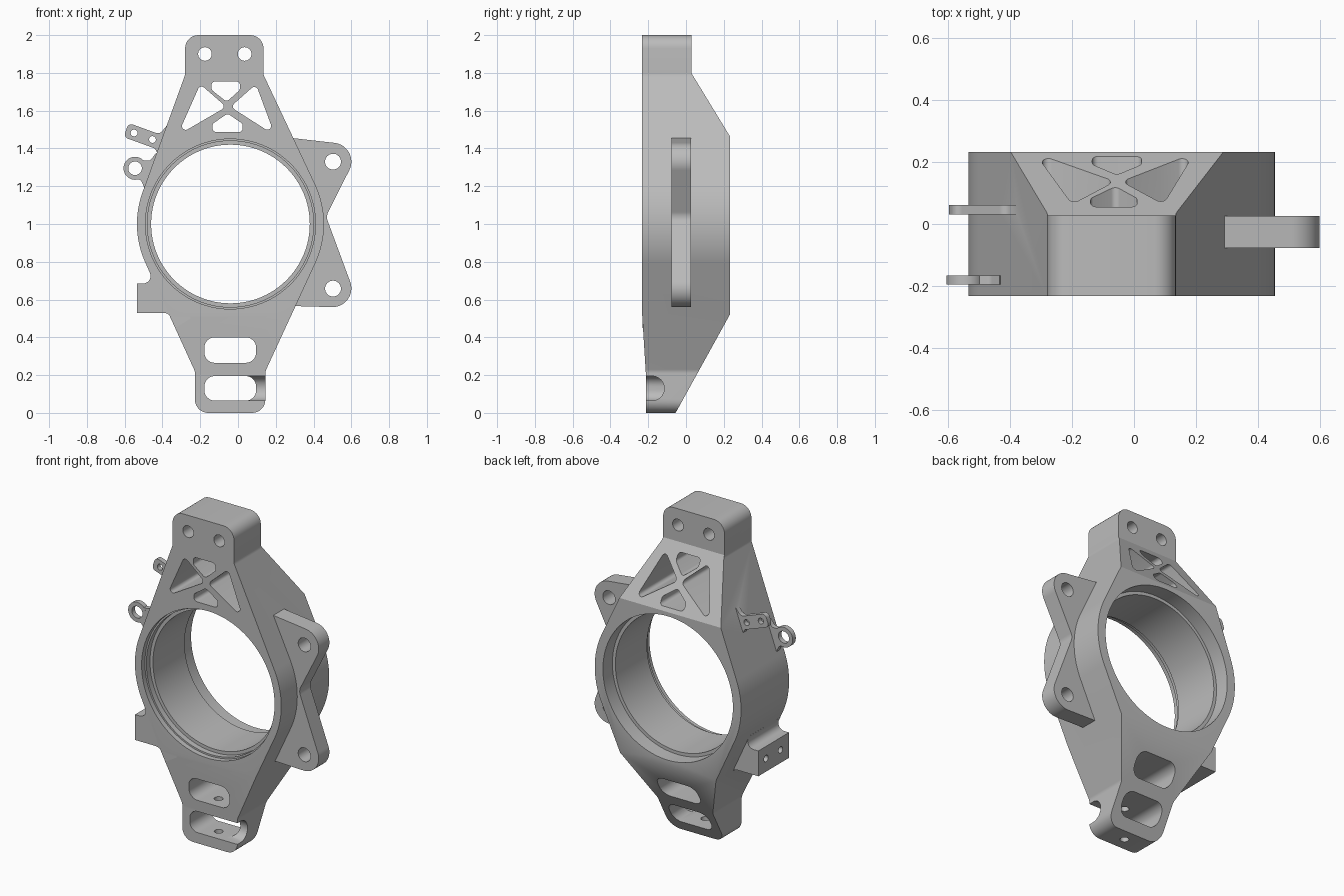
import bpy
import bmesh
from math import radians, cos, sin, tan, atan2, pi
from mathutils import Vector

cube = bpy.data.objects.get("Cube")
if cube:
    bpy.data.objects.remove(cube, do_unlink=True)

metal = bpy.data.materials.new("machined_grey")
metal.use_nodes = True
GREY = (0.5, 0.5, 0.5, 1)
metal.diffuse_color = GREY
metal.node_tree.nodes["Principled BSDF"].inputs["Base Color"].default_value = GREY

CX, CZ, R = -0.04, 1.0, 0.495      # bearing ring centre and outer radius
FRONT, BACK = -0.232, 0.232


def arc(cx, cz, r, start, end, steps=24):
    angles = [radians(start + (end - start) * i / steps) for i in range(steps + 1)]
    return [(cx + r * cos(a), cz + r * sin(a)) for a in angles]


def circle(cx, cz, r, steps=32):
    return arc(cx, cz, r, 0, 360, steps)[:-1]


def rounded(points, default=0.0, steps=8):
    """Round each corner by its third value, or by the default radius."""
    out = []
    for i, p in enumerate(points):
        r = p[2] if len(p) > 2 else default
        c = Vector(p[:2])
        if r <= 0:
            out.append(tuple(c))
            continue
        u = (Vector(points[i - 1][:2]) - c).normalized()
        v = (Vector(points[(i + 1) % len(points)][:2]) - c).normalized()
        half = u.angle(v) / 2
        mid = c + (u + v).normalized() * (r / sin(half))
        a = c + u * (r / tan(half)) - mid
        b = c + v * (r / tan(half)) - mid
        start = atan2(a.y, a.x)
        turn = (atan2(b.y, b.x) - start + pi) % (2 * pi) - pi
        for k in range(steps + 1):
            angle = start + turn * k / steps
            out.append((mid.x + r * cos(angle), mid.y + r * sin(angle)))
    return out


def prism(name, outline, lo, hi, axis="Y"):
    place = {"X": lambda a, b, d: (d, a, b),
             "Y": lambda a, b, d: (a, d, b),
             "Z": lambda a, b, d: (a, b, d)}[axis]
    bm = bmesh.new()
    near = [bm.verts.new(place(a, b, lo)) for a, b in outline]
    far = [bm.verts.new(place(a, b, hi)) for a, b in outline]
    bm.faces.new(near)
    bm.faces.new(far[::-1])
    for i in range(len(near)):
        bm.faces.new((near[i], near[i - 1], far[i - 1], far[i]))
    bmesh.ops.recalc_face_normals(bm, faces=bm.faces)
    if bm.calc_volume(signed=True) < 0:
        bmesh.ops.reverse_faces(bm, faces=bm.faces)
    mesh = bpy.data.meshes.new(name)
    bm.to_mesh(mesh)
    bm.free()
    mesh.materials.append(metal)
    obj = bpy.data.objects.new(name, mesh)
    bpy.context.collection.objects.link(obj)
    return obj


def combine(target, tool, operation):
    """Boolean with the first solver that keeps the full height of the body."""
    mod = target.modifiers.new("boolean", "BOOLEAN")
    mod.operation, mod.object = operation, tool
    for solver in ("MANIFOLD", "EXACT", "FLOAT"):
        mod.solver = solver
        bpy.context.view_layer.update()
        graph = bpy.context.evaluated_depsgraph_get()
        mesh = bpy.data.meshes.new_from_object(target.evaluated_get(graph), depsgraph=graph)
        heights = [v.co.z for v in mesh.vertices]
        if heights and max(heights) - min(heights) > 1.9:
            target.data = mesh
            break
    target.modifiers.clear()
    bpy.data.objects.remove(tool, do_unlink=True)


def add(*args):
    combine(body, prism(*args), "UNION")


def cut(*args):
    combine(body, prism(*args), "DIFFERENCE")


# Main body: front outline trimmed by the side outline
body = prism("knuckle_body", rounded(
    [(0.145, 0, 0.07), (0.145, 0.22, 0.05)]
    + arc(CX, CZ, R, -25.2, 25.2)
    + [(0.135, 1.79, 0.05), (0.135, 2, 0.07), (-0.28, 2, 0.07), (-0.28, 1.79, 0.05)]
    + arc(CX, CZ, R, 160, 205)
    + [(-0.228, 0.22, 0.05), (-0.228, 0, 0.07)]), -0.4, 0.4)
side = [(FRONT, 2.1), (0.028, 2.1), (0.028, 1.8), (BACK, 1.465), (BACK, 0.52),
        (-0.055, 0), (-0.055, -0.1), (-0.212, -0.1), (-0.212, 0.2), (FRONT, 0.52)]
combine(body, prism("side_trim", side, -1, 1, "X"), "INTERSECT")

# Twin caliper ear plate
ear = rounded([(0.27, 1.457)] + arc(0.5, 1.33, 0.1, 83, -28)
              + [(0.466, 1.04, 0.06)] + arc(0.5, 0.66, 0.1, 20, -92)
              + [(0.28, 0.566)])
add("caliper_ears", ear, -0.077, 0.026)

# Sensor block low on the side
add("sensor_block", rounded(
    [(-0.475, 0.76), (-0.44, 0.685, 0.04), (-0.535, 0.685), (-0.535, 0.53),
     (-0.362, 0.53, 0.05), (-0.331, 0.45), (-0.25, 0.5), (-0.4, 0.76)]), FRONT + 0.0005, 0.065)

# Two-hole bracket and cable eyelet
add("small_bracket", rounded(
    [(-0.605, 1.46, 0.025), (-0.58, 1.535, 0.025), (-0.415, 1.475, 0.03), (-0.37, 1.53),
     (-0.33, 1.45), (-0.42, 1.36), (-0.44, 1.4, 0.02)]), 0.031, 0.062)
add("eyelet_neck", rounded(
    [(-0.545, 1.352), (-0.5, 1.335), (-0.465, 1.335, 0.025), (-0.435, 1.375), (-0.38, 1.3),
     (-0.44, 1.19), (-0.495, 1.19), (-0.515, 1.235, 0.025), (-0.55, 1.238)]), -0.196, -0.166)
add("eyelet", circle(-0.545, 1.295, 0.061), -0.1962, -0.1658)

# Stepped bearing bore
for radius, lo, hi in ((0.42, -1, 1), (0.44, -1, -0.165), (0.45, -1, -0.2), (0.44, 0.14, 1)):
    cut("bore", circle(CX, CZ, radius, 96), lo, hi)

# Truss windows under the head
windows = [
    [(-0.2, 1.74), (-0.062, 1.62), (-0.32, 1.47)],
    [(0.095, 1.74), (-0.04, 1.62), (0.195, 1.47)],
    [(-0.14, 1.755), (0.01, 1.755), (0.01, 1.71), (-0.06, 1.647), (-0.14, 1.71)],
    [(-0.135, 1.487), (0.025, 1.487), (0.025, 1.53), (-0.055, 1.585), (-0.135, 1.53)],
]
for window in windows:
    cut("truss_window", rounded(window, 0.02), -1, 1)

# Lower slots, open notch and vertical pin hole
for lo, hi in ((0.265, 0.4), (0.065, 0.195)):
    cut("lower_slot", rounded([(-0.178, lo), (0.096, lo), (0.096, hi), (-0.178, hi)], 0.055), -1, 1)
cut("side_notch", [(-0.4, 0.065)] + arc(-0.18, 0.13, 0.065, -90, 90) + [(-0.4, 0.195)],
    0.03, 0.3, "X")
cut("pin_hole", circle(-0.04, -0.13, 0.025), -0.1, 0.3, "Z")

# Bolt holes through the plates
for x, z, radius in ((-0.175, 1.9, 0.036), (0.035, 1.9, 0.036), (0.503, 1.33, 0.042),
                     (0.503, 0.658, 0.042), (-0.55, 1.482, 0.018), (-0.453, 1.447, 0.018),
                     (-0.545, 1.295, 0.036)):
    cut("bolt_hole", circle(x, z, radius), -1, 1)
for y in (-0.01, -0.15):
    cut("sensor_hole", circle(y, 0.61, 0.02), -0.6, -0.47, "X")

bpy.ops.object.select_all(action="DESELECT")
body.select_set(True)
bpy.context.view_layer.objects.active = body
bpy.ops.object.shade_smooth_by_angle(angle=radians(30))
